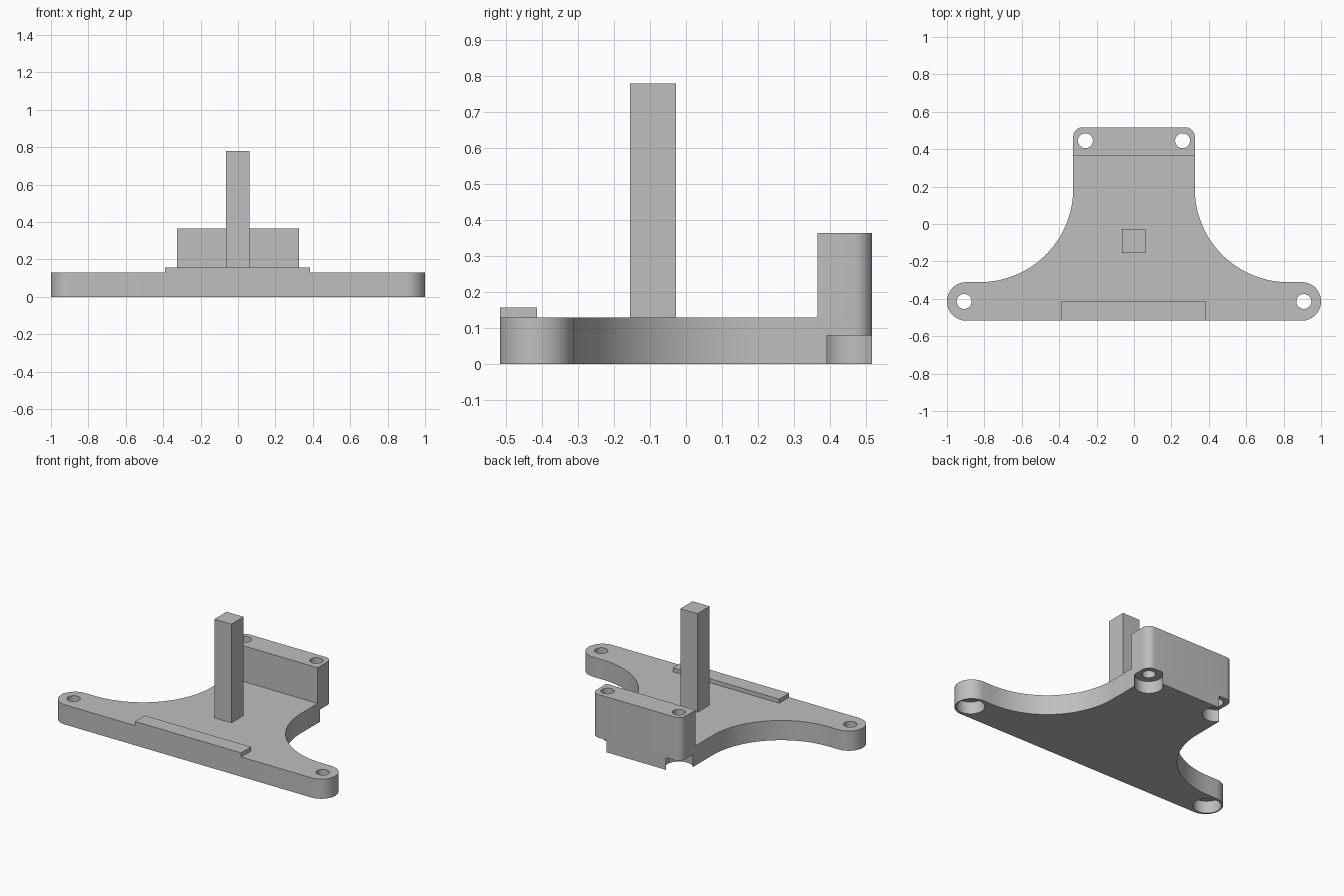
import bpy, bmesh
from math import radians, cos, sin

cube = bpy.data.objects.get("Cube")
if cube:
    bpy.data.objects.remove(cube)

grey = bpy.data.materials.new("plain_grey")
grey.use_nodes = True
grey.diffuse_color = (0.52, 0.52, 0.52, 1)
grey.node_tree.nodes["Principled BSDF"].inputs["Base Color"].default_value = (0.52, 0.52, 0.52, 1)

HALF_Y = 0.517
PLATE_TOP = 0.13
ARM_R = 0.103
ARM_HOLE = (0.908, -HALF_Y + ARM_R)
REAR_HOLE = (0.26, 0.445)


def arc(cx, cy, r, start, end, steps):
    """Points along a circular arc, angles in degrees."""
    angles = [radians(start + (end - start) * i / steps) for i in range(steps + 1)]
    return [(cx + r * cos(a), cy + r * sin(a)) for a in angles]


def prism(name, outline, z0, z1):
    """Extrude a flat outline between two heights."""
    bm = bmesh.new()
    face = bm.faces.new([bm.verts.new((x, y, z0)) for x, y in outline])
    top = bmesh.ops.extrude_face_region(bm, geom=[face])["geom"]
    bmesh.ops.translate(bm, vec=(0, 0, z1 - z0),
                        verts=[v for v in top if isinstance(v, bmesh.types.BMVert)])
    bmesh.ops.recalc_face_normals(bm, faces=bm.faces)
    mesh = bpy.data.meshes.new(name)
    bm.to_mesh(mesh)
    bm.free()
    mesh.materials.append(grey)
    obj = bpy.data.objects.new(name, mesh)
    bpy.context.collection.objects.link(obj)
    return obj


def box(name, x0, x1, y0, y1, z0, z1):
    return prism(name, [(x0, y0), (x1, y0), (x1, y1), (x0, y1)], z0, z1)


def mirrored(half):
    """Close a right-hand outline with its mirror image."""
    return half + [(-x, y) for x, y in reversed(half)]


def drill(obj, x, y, r, z0, z1):
    """Cut a round hole and discard the cutter."""
    cutter = prism("cutter", arc(x, y, r, 0, 352.5, 47), z0, z1)
    cutter.hide_render = True
    mod = obj.modifiers.new("hole", 'BOOLEAN')
    mod.operation = 'DIFFERENCE'
    mod.solver = 'EXACT'
    mod.object = cutter
    bpy.context.view_layer.objects.active = obj
    bpy.ops.object.modifier_apply(modifier=mod.name)
    bpy.data.objects.remove(cutter)


# Base plate: rounded arms, concave flanks and rounded rear corners
rear_corner = arc(0.275, HALF_Y - 0.05, 0.05, 0, 90, 10)
half = (arc(1 - ARM_R, -HALF_Y + ARM_R, ARM_R, -90, 90, 28)
        + arc(0.825, 0.189, 0.5, 270, 180, 36) + rear_corner)
base_plate = prism("base_plate", mirrored(half), 0, PLATE_TOP)

# Raised rear block, flush with the plate's rear corners
rear_block = prism("rear_block", mirrored([(0.325, 0.365)] + rear_corner), PLATE_TOP, 0.365)

# Screw holes, with wide recesses underneath that break out at the rear corners
for side in (-1, 1):
    for x, y in (ARM_HOLE, REAR_HOLE):
        drill(base_plate, side * x, y, 0.084, -0.1, 0.08)
        drill(base_plate, side * x, y, 0.04, -0.1, 0.3)
    drill(rear_block, side * REAR_HOLE[0], REAR_HOLE[1], 0.04, 0, 0.5)

# Upright post and low front bar
post = box("post", -0.064, 0.061, -0.155, -0.028, PLATE_TOP, 0.78)
front_bar = box("front_bar", -0.39, 0.385, -HALF_Y, -0.414, PLATE_TOP, 0.157)

# Smooth curved walls, sharp edges elsewhere
bpy.ops.object.select_all(action='DESELECT')
for obj in (base_plate, rear_block):
    obj.select_set(True)
bpy.context.view_layer.objects.active = base_plate
bpy.ops.object.shade_smooth_by_angle(angle=radians(30))
